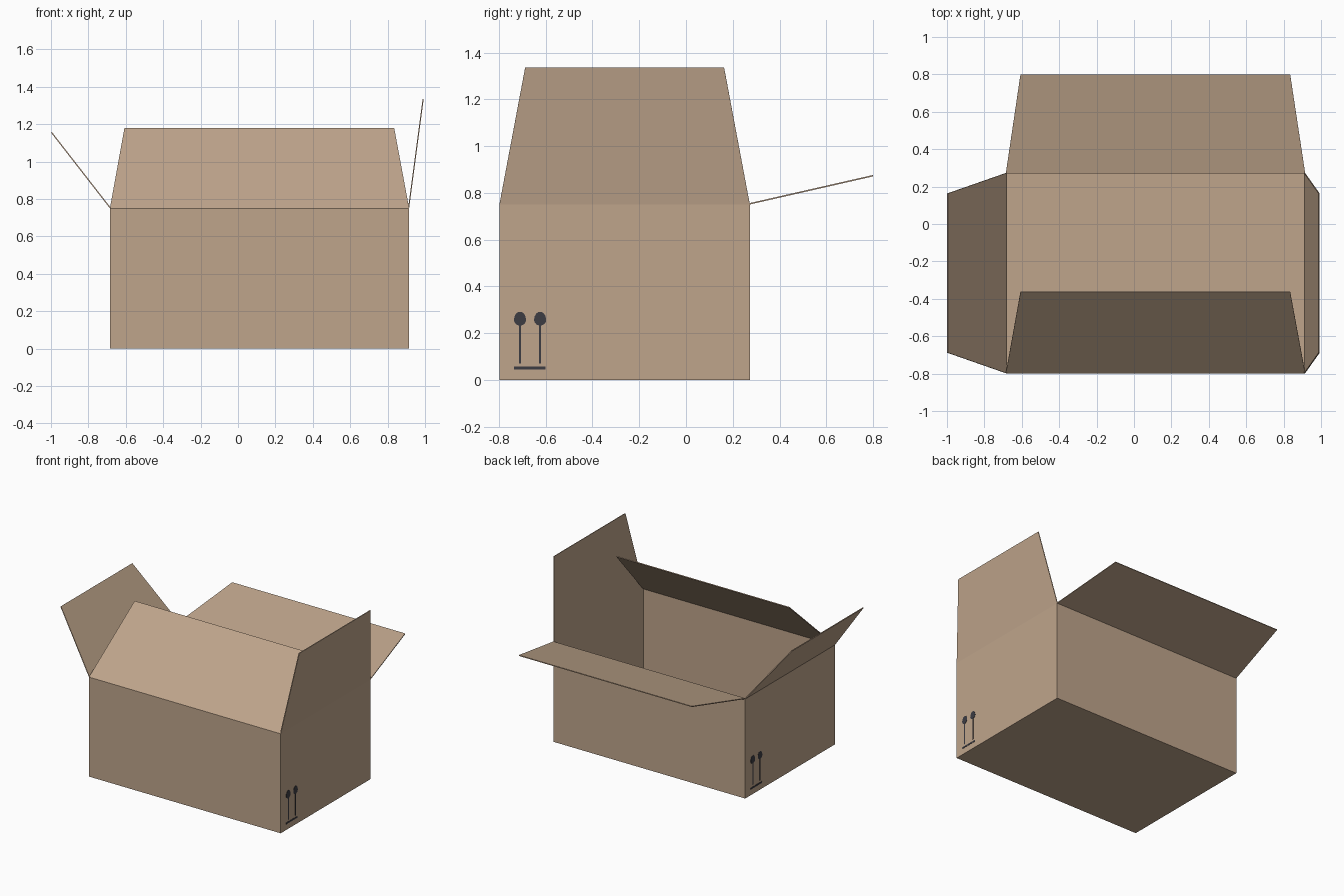
import bpy, bmesh, math
from mathutils import Vector

if "Cube" in bpy.data.objects:
    bpy.data.objects.remove(bpy.data.objects["Cube"])

X0, X1, Y0, Y1, H = -0.685, 0.915, -0.798, 0.273, 0.75   # box extents
T = 0.006                                               # board thickness


def material(name, rgb):
    m = bpy.data.materials.new(name)
    m.diffuse_color = (*rgb, 1)
    m.use_nodes = True
    m.node_tree.nodes["Principled BSDF"].inputs["Base Color"].default_value = m.diffuse_color
    return m


cardboard = material("cardboard_tan", (0.52, 0.375, 0.26))
ink = material("dark_ink", (0.045, 0.045, 0.055))


def make(name, verts, faces, mat, thickness=0):
    me = bpy.data.meshes.new(name)
    me.from_pydata(verts, [], faces)
    me.materials.append(mat)
    ob = bpy.data.objects.new(name, me)
    bpy.context.collection.objects.link(ob)
    if thickness:
        s = ob.modifiers.new("board", "SOLIDIFY")
        s.thickness = thickness
        s.offset = -1
    return ob


# open box: floor and four walls, outward normals
base = [(X0, Y0), (X1, Y0), (X1, Y1), (X0, Y1)]
box = [(x, y, z) for z in (0, H) for x, y in base]
walls = [(i, (i + 1) % 4, (i + 1) % 4 + 4, i + 4) for i in range(4)]
make("box_body", box, [(3, 2, 1, 0)] + walls, cardboard, T)


# flaps: tapering sheets hinged on the rim
def flap(name, a, b, c, d):
    make(name, [a, b, c, d], [(0, 1, 2, 3)], cardboard, T)


FX0, FX1, FY0, FY1 = -0.607, 0.835, -0.688, 0.163       # tapered outer edges
flap("front_flap", (X0, Y0, H), (X1, Y0, H), (FX1, -0.365, 1.18), (FX0, -0.365, 1.18))
flap("back_flap", (X1, Y1, H), (X0, Y1, H), (FX0, 0.80, 0.87), (FX1, 0.80, 0.87))
flap("right_flap", (X1, Y0, H), (X1, Y1, H), (0.993, FY1, 1.335), (0.993, FY0, 1.335))
flap("left_flap", (X0, Y1, H), (X0, Y0, H), (-1.0, FY0, 1.155), (-1.0, FY1, 1.155))


# printed upright marks: two arrows over a ground bar, on both end walls
def rect(u0, u1, z0, z1):
    return [(u0, z0), (u1, z0), (u1, z1), (u0, z1)]


def head(u, z):
    n = 14
    return [(u + 0.026 * math.cos(a), z + (0.036 if math.sin(a) > 0 else 0.024) * math.sin(a))
            for a in (2 * math.pi * i / n for i in range(n))]


shapes = [rect(0.063, 0.198, 0.044, 0.056)]
for u in (0.088, 0.174):
    shapes += [head(u, 0.256), rect(u - 0.004, u + 0.004, 0.07, 0.236)]

for name, x, s, y in (("right_marks", X1, 1, Y0), ("left_marks", X0, -1, Y1)):
    verts, faces = [], []
    for shape in shapes:
        faces.append(range(len(verts), len(verts) + len(shape)))
        # the left end is the right end turned half round
        verts += [(x + s * 0.003, y + s * u, z) for u, z in shape]
    make(name, verts, [tuple(f) for f in faces], ink, 0.002)
